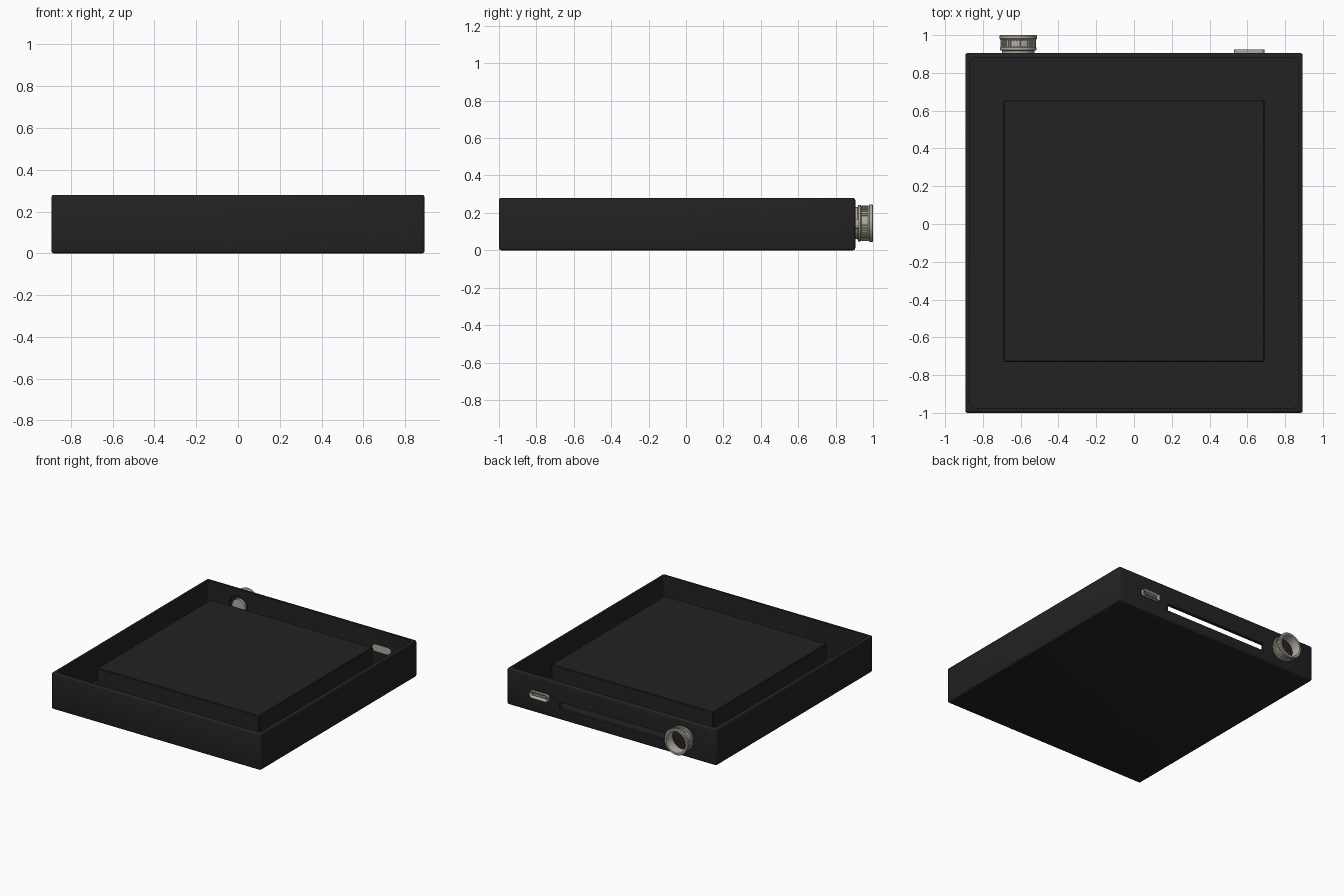
import bpy, bmesh, math
from mathutils import Matrix, Vector

if "Cube" in bpy.data.objects:
    bpy.data.objects.remove(bpy.data.objects["Cube"])


def mat(name, rgb):
    m = bpy.data.materials.new(name)
    m.diffuse_color = (*rgb, 1)
    m.use_nodes = True
    m.node_tree.nodes["Principled BSDF"].inputs["Base Color"].default_value = m.diffuse_color
    return m


BLACK = mat("matte black", (0.016, 0.016, 0.016))
METAL = mat("warm nickel", (0.44, 0.41, 0.35))


def finish(bm, name, m, smooth=True):
    bmesh.ops.recalc_face_normals(bm, faces=bm.faces)
    me = bpy.data.meshes.new(name)
    bm.to_mesh(me)
    bm.free()
    me.materials.append(m)
    ob = bpy.data.objects.new(name, me)
    bpy.context.collection.objects.link(ob)
    bpy.ops.object.select_all(action='DESELECT')
    ob.select_set(True)
    bpy.context.view_layer.objects.active = ob
    if smooth:
        bpy.ops.object.shade_smooth_by_angle(angle=math.radians(35))
    return ob


def box(name, lo, hi, m, bevel=0.0, axis=None, seg=3):
    """Box between two corners; axis limits the bevel to edges along it."""
    lo, hi = Vector(lo), Vector(hi)
    bm = bmesh.new()
    bmesh.ops.create_cube(bm, size=1)
    for v in bm.verts:
        v.co = Vector([(lo[i] + hi[i]) / 2 + v.co[i] * (hi[i] - lo[i]) for i in range(3)])
    if bevel:
        edges = [e for e in bm.edges if axis is None or
                 abs((e.verts[0].co - e.verts[1].co).normalized()[axis]) > 0.9]
        bmesh.ops.bevel(bm, geom=edges, offset=bevel, segments=seg,
                        profile=0.5, affect='EDGES')
    return finish(bm, name, m)


def lathe(name, profile, cx, cz, m, n=48, ring=False):
    """Revolve (radius, y) points about a y-parallel axis."""
    bm = bmesh.new()
    rows = [[bm.verts.new((cx + r * math.cos(2 * math.pi * i / n), y,
                           cz + r * math.sin(2 * math.pi * i / n))) for i in range(n)]
            for r, y in profile]
    pairs = list(zip(rows, rows[1:]))
    if ring:
        pairs.append((rows[-1], rows[0]))
    else:
        bm.faces.new(rows[0])
        bm.faces.new(rows[-1])
    for a, b in pairs:
        for i in range(n):
            j = (i + 1) % n
            bm.faces.new((a[i], a[j], b[j], b[i]))
    return finish(bm, name, m)


def cut(target, cutter):
    mod = target.modifiers.new("cut", 'BOOLEAN')
    mod.operation = 'DIFFERENCE'
    mod.solver = 'EXACT'
    mod.object = cutter
    bpy.ops.object.select_all(action='DESELECT')
    target.select_set(True)
    bpy.context.view_layer.objects.active = target
    bpy.ops.object.modifier_apply(modifier=mod.name)
    bpy.data.objects.remove(cutter)


X, Y0, Y1, H, T = 0.893, -1.0, 0.905, 0.28, 0.026
KX, KZ = -0.613, 0.145          # round connector centre
PX, PZ = 0.61, 0.14             # flat port centre

# open tray with rounded inner corners
tray = box("tray", (-X, Y0, 0), (X, Y1, H), BLACK, 0.012)
cut(tray, box("cavity", (-X + T, Y0 + T, 0.03), (X - T, Y1 - T, 0.5), BLACK, 0.025, 2))
# openings in the back wall
cut(tray, box("slot_cutter", (-0.445, 0.8, 0.08), (0.445, 1.0, 0.135), BLACK))
cut(tray, box("port_cutter", (PX - 0.078, 0.8, PZ - 0.026), (PX + 0.078, 1.0, PZ + 0.026), BLACK, 0.02, 1))
cut(tray, lathe("hole_cutter", [(0.08, 0.8), (0.08, 1.0)], KX, KZ, BLACK))
bpy.ops.object.shade_smooth_by_angle(angle=math.radians(35))

# raised block inside the tray
box("inner_block", (-0.69, -0.73, 0.03), (0.69, 0.655, 0.265), BLACK, 0.004, None, 1)

# flat port: hollow metal shell with an inner tongue
shell = box("port_shell", (PX - 0.08, 0.88, PZ - 0.027), (PX + 0.08, 0.925, PZ + 0.027), METAL, 0.02, 1, 4)
cut(shell, box("port_hollow", (PX - 0.07, 0.893, PZ - 0.018), (PX + 0.07, 1.0, PZ + 0.018), METAL, 0.014, 1, 4))
box("port_tongue", (PX - 0.055, 0.89, PZ - 0.006), (PX + 0.055, 0.918, PZ + 0.006), METAL)

# round connector: flanged collar
lathe("connector_collar", [(0.086, 0.9), (0.086, 0.917), (0.097, 0.921), (0.097, 0.934),
                           (0.09, 0.939), (0.09, 0.972), (0.1, 0.982), (0.1, 0.996),
                           (0.096, 1.0), (0.082, 1.0), (0.08, 0.99), (0.08, 0.9)],
      KX, KZ, METAL, 56, True)
# knurled grip ribs
bm = bmesh.new()
N = 40
for i in range(N):
    a = 2 * math.pi * i / N
    mtx = (Matrix.Translation((KX, 0.955, KZ)) @ Matrix.Rotation(a, 4, 'Y')
           @ Matrix.Translation((0.09, 0, 0)) @ Matrix.Diagonal((0.009, 0.036, 0.007, 1)))
    bmesh.ops.create_cube(bm, size=1, matrix=mtx)
finish(bm, "connector_ribs", METAL, False)
# dark insulator and metal rear contact
lathe("connector_insulator", [(0.081, 0.9), (0.081, 0.925)], KX, KZ, BLACK)
lathe("connector_rear_contact", [(0.055, 0.882), (0.055, 0.901)], KX, KZ, METAL, 32)
